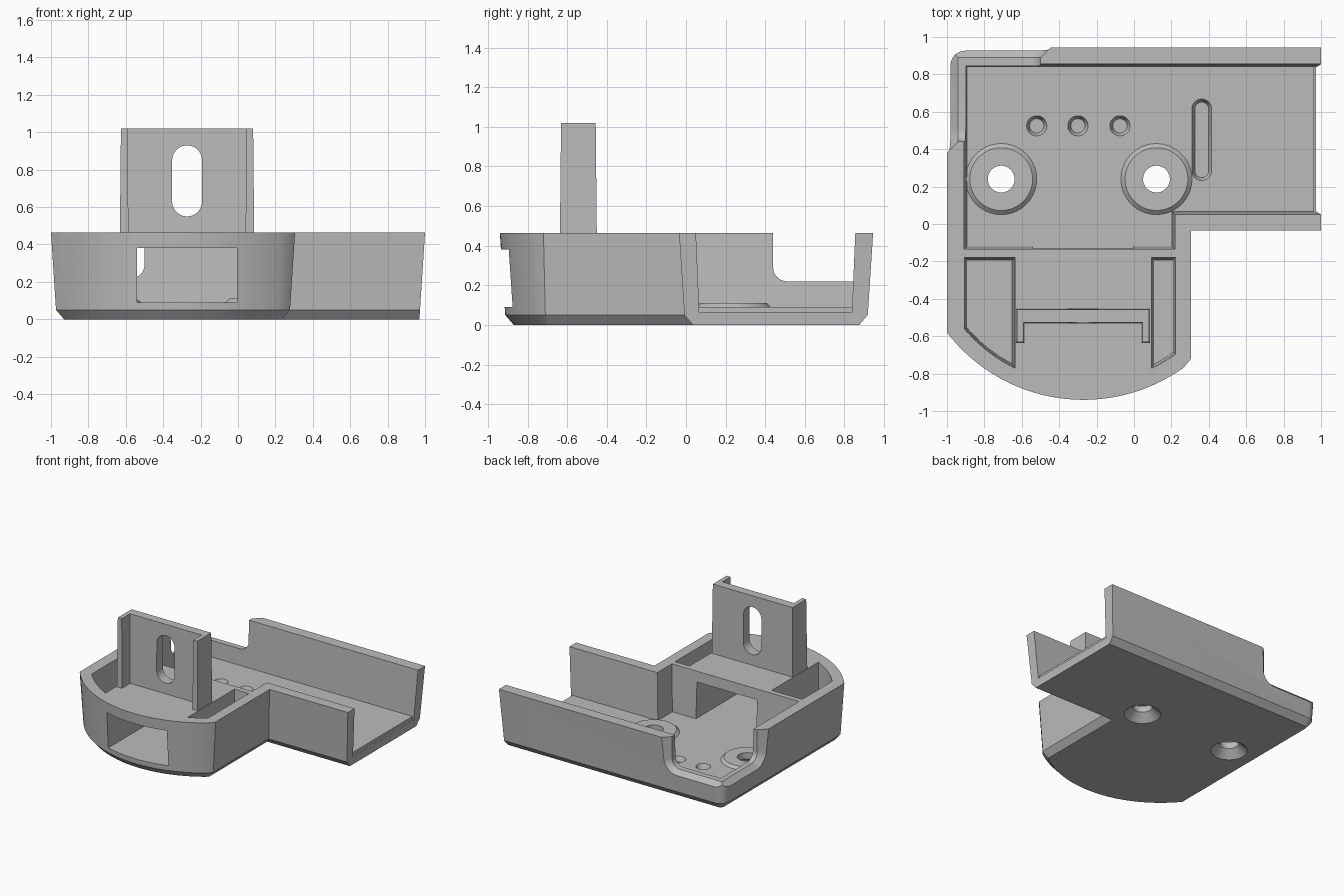
import bpy, bmesh, math
from mathutils import Vector

old = bpy.data.objects.get("Cube")
if old:
    bpy.data.objects.remove(old, do_unlink=True)

grey = bpy.data.materials.new("plain grey")
grey.use_nodes = True
grey.diffuse_color = (0.5, 0.5, 0.5, 1)
grey.node_tree.nodes["Principled BSDF"].inputs["Base Color"].default_value = (0.5, 0.5, 0.5, 1)


def inset(points, d):
    """Move every side of a closed outline inwards by d, with mitred corners."""
    pts = [Vector(p) for p in points]
    n = len(pts)
    area = sum(pts[i - 1].x * pts[i].y - pts[i].x * pts[i - 1].y for i in range(n))
    if area < 0:
        pts.reverse()
    out = []
    for i, p in enumerate(pts):
        a = (p - pts[i - 1]).normalized()
        b = (pts[(i + 1) % n] - p).normalized()
        na, nb = Vector((-a.y, a.x)), Vector((-b.y, b.x))
        out.append(p + (na + nb) * d / (1 + na.dot(nb)))
    return out


def loft(name, outline, levels, axis="z"):
    """Closed solid through (height, inset) levels of one outline."""
    place = {"x": lambda u, v, h: (h, u, v),
             "y": lambda u, v, h: (u, h, v),
             "z": lambda u, v, h: (u, v, h)}[axis]
    bm = bmesh.new()
    rings = [[bm.verts.new(place(p.x, p.y, h)) for p in inset(outline, d)] for h, d in levels]
    n = len(outline)
    for low, high in zip(rings, rings[1:]):
        for i in range(n):
            j = (i + 1) % n
            bm.faces.new((low[i], low[j], high[j], high[i]))
    bm.faces.new(rings[0])
    bm.faces.new(rings[-1])
    bmesh.ops.recalc_face_normals(bm, faces=bm.faces)
    mesh = bpy.data.meshes.new(name)
    bm.to_mesh(mesh)
    bm.free()
    mesh.materials.append(grey)
    ob = bpy.data.objects.new(name, mesh)
    bpy.context.collection.objects.link(ob)
    return ob


def combine(target, tool, operation="DIFFERENCE"):
    mod = target.modifiers.new(tool.name, "BOOLEAN")
    mod.operation, mod.solver, mod.object = operation, "EXACT", tool
    bpy.context.view_layer.objects.active = target
    bpy.ops.object.modifier_apply(modifier=mod.name)
    bpy.data.objects.remove(tool, do_unlink=True)


def rect(u0, u1, v0, v1):
    return [(u0, v0), (u1, v0), (u1, v1), (u0, v1)]


def round_slot(cu, cv, r, half=0, n=32):
    """Circle, or a slot stretched along v."""
    out = []
    for i in range(n):
        a = (i + 0.5) * math.tau / n
        out.append((cu + r * math.cos(a), cv + r * math.sin(a) + math.copysign(half, math.sin(a))))
    return out


def nose_arc(x0, x1, r, n):
    """Points on the curved front, from x0 to x1."""
    xs = [x0 + (x1 - x0) * i / n for i in range(n + 1)]
    return [(x, -0.02 - math.sqrt(r * r - (x + 0.27) ** 2)) for x in xs]


def corner(cu, cv, r, start, n=8):
    """Quarter arc, anticlockwise from the start angle in degrees."""
    angles = [math.radians(start + 90 * i / n) for i in range(n + 1)]
    return [(cu + r * math.cos(a), cv + r * math.sin(a)) for a in angles]


# Drafted outer body with a chamfered foot
outline = nose_arc(-1, 0.265, 0.92, 40) + [(0.305, -0.72), (0.305, -0.035), (1, -0.035), (1, 0.945)]
outline += corner(-0.9, 0.845, 0.1, 90)
body = loft("tray_body", outline, [(0, 0.07), (0.05, 0.027), (0.465, 0)])
for v in body.data.vertices:
    if v.co.x > 0.8 and v.co.z < 0.01:
        v.co.x = 0.97

# Main cavity, open at the left end
cavity = [(-0.91, -0.135), (0.22, -0.135), (0.22, 0.05), (1.3, 0.05), (1.3, 0.855), (-0.91, 0.855)]
combine(body, loft("cavity", cavity, [(0.09, 0.016), (0.465, 0), (0.6, -0.005)]))
combine(body, loft("end_step", rect(0.962, 1.3, 0.066, 0.839), [(0.066, 0), (0.2, 0)]))

# Front pockets on both sides of the tower
for x0, x1 in ((-0.907, -0.637), (0.093, 0.222)):
    pocket = nose_arc(x0, x1, 0.835, 10) + [(x1, -0.178), (x0, -0.178)]
    combine(body, loft("pocket", pocket, [(0.09, 0.014), (0.465, 0), (0.6, -0.004)]))

# Tunnel through the front block
combine(body, loft("tunnel", rect(-0.54, -0.005, 0.09, 0.38), [(-1.1, 0), (-0.1, 0)], "y"))

# Lowered rear corner with a chamfered outer edge
side = [(1.3, 0.7), (0.44, 0.7)] + corner(0.51, 0.29, 0.07, 180) + [(1.3, 0.22)]
combine(body, loft("side_cut", side, [(-0.7, 0), (-0.94, 0), (-1.04, -0.1)], "x"))
rear = [(-1.3, 0.7), (-1.3, 0.22)] + corner(-0.57, 0.29, 0.07, 270) + [(-0.5, 0.7)]
combine(body, loft("rear_cut", rear, [(0.7, 0), (0.89, 0), (0.99, -0.1)], "y"))

# Screw pads with countersunk holes
for x in (-0.71, 0.12):
    pad = loft("screw_pad", round_slot(x, 0.24, 0.19, n=48), [(0.075, 0), (0.09, 0), (0.11, 0.022)])
    combine(body, pad, "UNION")
    hole = round_slot(x, 0.24, 0.135, n=40)
    combine(body, loft("screw_hole", hole, [(-0.01, -0.01), (0.06, 0.063), (0.2, 0.063)]))

# Blind dimples and slot in the floor
recess = [(0.05, 0.016), (0.09, 0), (0.105, -0.006)]
for x in (-0.52, -0.3, -0.075):
    combine(body, loft("dimple", round_slot(x, 0.525, 0.054), recess))
combine(body, loft("floor_slot", round_slot(0.362, 0.45, 0.053, 0.165), recess))

# Channel-shaped tower with a vertical slot
channel = [(-0.632, -0.45), (-0.632, -0.637), (-0.585, -0.637), (-0.585, -0.532),
           (0.04, -0.532), (0.04, -0.637), (0.087, -0.637), (0.087, -0.45)]
tower = loft("tower", channel, [(0.42, 0), (1.02, 0.006)])
combine(tower, loft("tower_slot", round_slot(-0.272, 0.74, 0.08, 0.11), [(-0.8, 0), (-0.3, 0)], "y"))

# Smooth the curved walls, keep corners crisp
bpy.ops.object.select_all(action="DESELECT")
for ob in (body, tower):
    ob.select_set(True)
bpy.context.view_layer.objects.active = body
bpy.ops.object.shade_smooth_by_angle(angle=math.radians(20))
